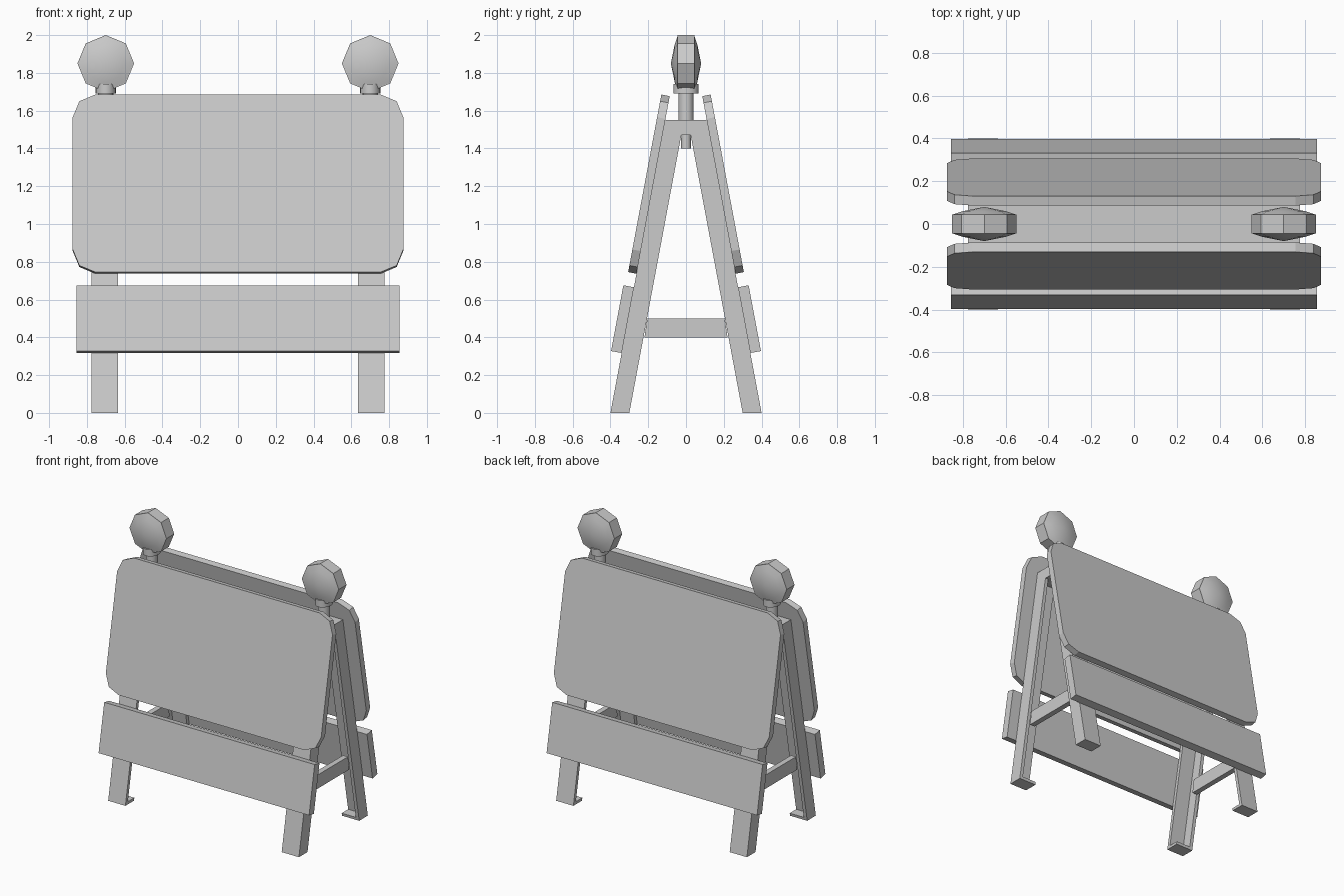
import bpy, bmesh
from math import pi, cos, sin, radians
from mathutils import Matrix, Vector

if bpy.data.objects.get("Cube"):
    bpy.data.objects.remove(bpy.data.objects["Cube"])

grey = bpy.data.materials.new("plain_grey")
grey.use_nodes = True
grey.diffuse_color = (0.6, 0.6, 0.6, 1)
grey.node_tree.nodes["Principled BSDF"].inputs["Base Color"].default_value = (0.6, 0.6, 0.6, 1)

FOOT, TOP_Y, TOP_Z = 0.4, 0.11, 1.55
SLOPE = (FOOT - TOP_Y) / TOP_Z


def outer(z):
    """Distance from the middle to the outside of the legs at height z."""
    return FOOT - SLOPE * z


def finish(name, bm, smooth=False):
    bmesh.ops.recalc_face_normals(bm, faces=bm.faces)
    mesh = bpy.data.meshes.new(name)
    bm.to_mesh(mesh)
    bm.free()
    mesh.materials.append(grey)
    ob = bpy.data.objects.new(name, mesh)
    bpy.context.collection.objects.link(ob)
    if smooth:
        bpy.ops.object.select_all(action='DESELECT')
        ob.select_set(True)
        bpy.context.view_layer.objects.active = ob
        bpy.ops.object.shade_smooth_by_angle(angle=radians(35))
    return ob


def extrude(name, points, offset):
    """Solid made by pushing a flat outline along an offset."""
    bm = bmesh.new()
    face = bm.faces.new([bm.verts.new(p) for p in points])
    moved = bmesh.ops.extrude_face_region(bm, geom=[face])["geom"]
    bmesh.ops.translate(bm, vec=offset, verts=[v for v in moved if isinstance(v, bmesh.types.BMVert)])
    return finish(name, bm)


def side_profile(name, yz, x0, x1):
    return extrude(name, [(x0, y, z) for y, z in yz], (x1 - x0, 0, 0))


def turned(name, profile, centre, sides, along_y=False, smooth=True):
    """Solid turned from (radius, height) points, closed at both ends."""
    bm = bmesh.new()
    rings = []
    for r, h in profile:
        n = 1 if r == 0 else sides
        rings.append([bm.verts.new((r * cos(2 * pi * i / sides), r * sin(2 * pi * i / sides), h))
                      for i in range(n)])
    for a, b in zip(rings, rings[1:]):
        for i in range(sides):
            quad = [a[i % len(a)], a[(i + 1) % len(a)], b[(i + 1) % len(b)], b[i % len(b)]]
            bm.faces.new(list(dict.fromkeys(quad)))
    for ring in (rings[0], rings[-1]):
        if len(ring) > 1:
            bm.faces.new(ring)
    turn = Matrix.Rotation(pi / 2, 4, 'X') if along_y else Matrix()
    bm.transform(Matrix.Translation(centre) @ turn)
    return finish(name, bm, smooth)


def sloped_board(name, side, half, z0, z1, thick, cut=0):
    """Board lying against the outside of the legs, with optional rounded corners."""
    corners = [(-half, z0), (half, z0), (half, z1), (-half, z1)]
    outline = []
    for x, z in corners:
        if cut:
            sx, sz = (1 if x > 0 else -1), (1 if z == z1 else -1)
            arc = [(x - sx * cut * (1 - cos(a)), z - sz * cut * (1 - sin(a)))
                   for a in (0, pi / 4, pi / 2)]
            outline += arc if sx == sz else arc[::-1]
        else:
            outline.append((x, z))
    out = Vector((0, side, SLOPE)).normalized() * thick
    return extrude(name, [(x, side * outer(z), z) for x, z in outline], out)


# Front and back boards
for side, word in ((-1, "front"), (1, "back")):
    sloped_board(word + "_sign_panel", side, 0.875, 0.737, 1.677, 0.045, 0.12)
    sloped_board(word + "_lower_board", side, 0.855, 0.317, 0.665, 0.057)

# Beam along the top of both frames
side_profile("top_beam", [(-outer(1.47), 1.47), (outer(1.47), 1.47), (TOP_Y, TOP_Z), (-TOP_Y, TOP_Z)],
             -0.775, 0.775)

for sx, hand in ((1, "left"), (-1, "right")):
    # Angle-section legs with foot plates
    for sy, word in ((-1, "front"), (1, "back")):
        def strip(depth, z0, z1):
            return [(sy * outer(z0), z0), (sy * outer(z1), z1),
                    (sy * (outer(z1) - depth), z1), (sy * (outer(z0) - depth), z0)]
        leg = f"{word}_{hand}_leg"
        side_profile(leg + "_side", strip(0.1, 0, TOP_Z), sx * 0.775, sx * 0.75)
        side_profile(leg + "_face", strip(0.025, 0, TOP_Z), sx * 0.75, sx * 0.635)
        side_profile(leg + "_foot", strip(0.1, 0, 0.02), sx * 0.75, sx * 0.635)

    # Cross brace between the legs
    side_profile(hand + "_cross_brace", [(-0.22, 0.4), (0.22, 0.4), (0.205, 0.5), (-0.205, 0.5)],
                 sx * 0.75, sx * 0.71)

    # Lamp post, collar and lamp
    x = sx * 0.7
    turned(hand + "_lamp_post", [(0.026, 1.4), (0.026, 1.5), (0.04, 1.5), (0.04, 1.72)], (x, 0, 0), 16)
    collar = turned(hand + "_lamp_collar", [(0.055, 1.69), (0.055, 1.74)], (x, 0, 0), 16)
    collar.scale.y = 1.22
    turned(hand + "_lamp_case", [(0.15, -0.045), (0.15, 0.045)], (x, 0, 1.85), 8, True, False)
    for sy, word in ((-1, "front"), (1, "back")):
        turned(f"{hand}_lamp_{word}_lens", [(0.145, -sy * 0.045), (0.1, -sy * 0.06), (0, -sy * 0.08)],
               (x, 0, 1.85), 8, True)
